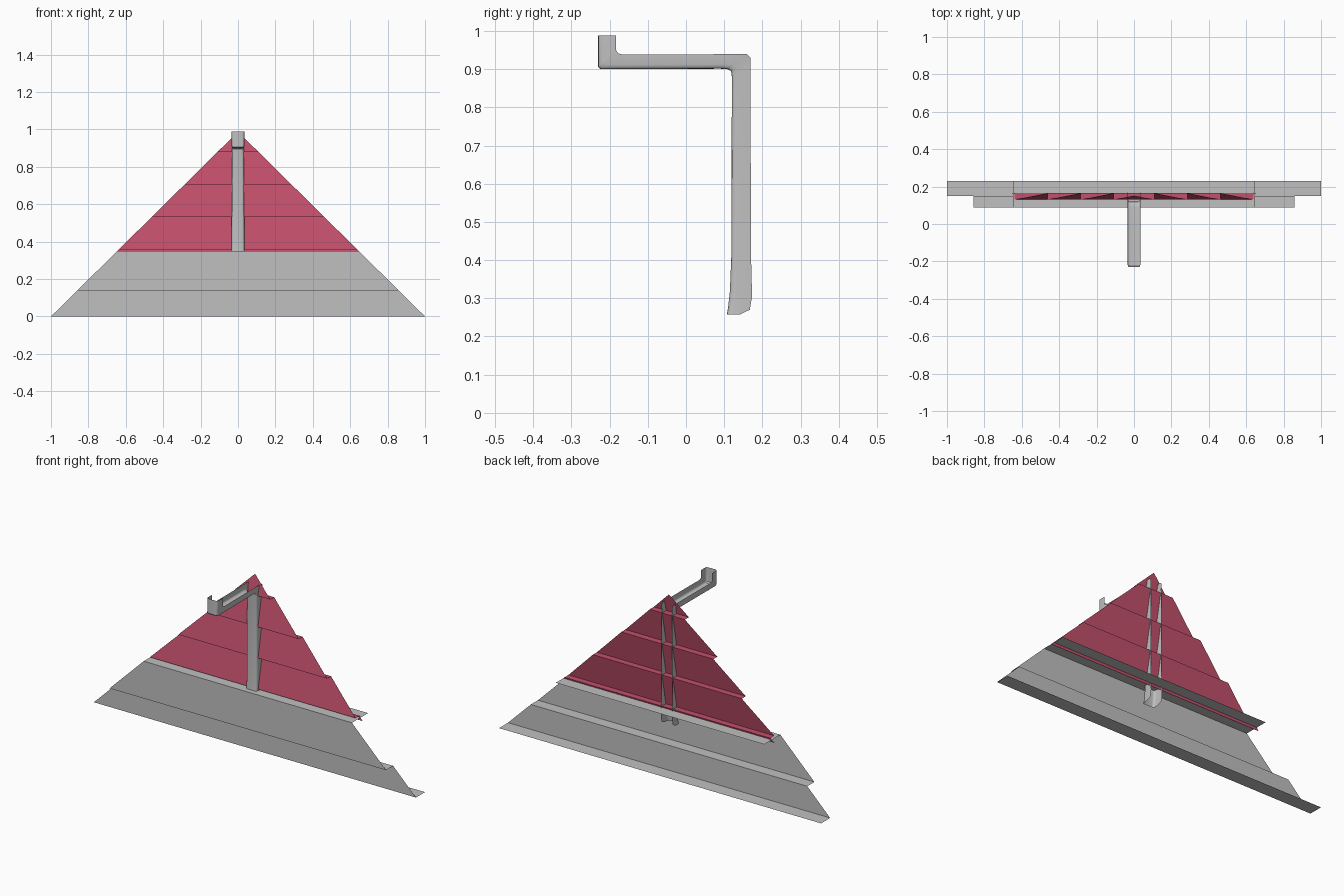
import bpy, bmesh

cube = bpy.data.objects.get("Cube")
if cube:
    bpy.data.objects.remove(cube, do_unlink=True)


def material(name, rgb):
    m = bpy.data.materials.new(name)
    m.use_nodes = True
    m.diffuse_color = (*rgb, 1)
    m.node_tree.nodes["Principled BSDF"].inputs["Base Color"].default_value = (*rgb, 1)
    return m


grey = material("light grey", (0.53, 0.53, 0.53))
red = material("raspberry red", (0.55, 0.08, 0.15))


def loft(name, rows, mat):
    """Join successive rows of points with quads."""
    bm = bmesh.new()
    grid = [[bm.verts.new(p) for p in row] for row in rows]
    for a, b in zip(grid, grid[1:]):
        for i in range(len(a) - 1):
            bm.faces.new((a[i], a[i + 1], b[i + 1], b[i]))
    bmesh.ops.remove_doubles(bm, verts=bm.verts, dist=0.0005)
    mesh = bpy.data.meshes.new(name)
    bm.to_mesh(mesh)
    bm.free()
    mesh.materials.append(mat)
    obj = bpy.data.objects.new(name, mesh)
    bpy.context.collection.objects.link(obj)
    return obj


# Half width of the gable at a given height
APEX = 0.988


def half_width(z):
    return 1 - z / APEX


def gable_sheet(name, profile, mat):
    """Sweep a (y, z) profile across the gable, trimmed to its sloping edges."""
    rows = [[(-half_width(z), y, z), (half_width(z), y, z)] for y, z in profile]
    return loft(name, rows, mat)


# Grey stepped base boards with horizontal flanges
gable_sheet("base_boards", [(0.23, 0), (0.15, 0), (0.15, 0.14), (0.087, 0.14),
                            (0.087, 0.349), (0.23, 0.349)], grey)

# Red lapped siding: each board leans back, the next one overhangs it
FRONT, BACK, START, PITCH = 0.13, 0.165, 0.357, 0.1745
siding = [(0.16, 0.335), (BACK, START)]
for i in range(4):
    z = START + i * PITCH
    top = min(z + PITCH, APEX)
    lean = (top - z) / PITCH
    siding += [(FRONT, z), (FRONT + (BACK - FRONT) * lean, top)]
gable_sheet("lapped_siding", siding, red)

# Open gutter channel: (closed side y, z), (open side y, z), half width
stations = [
    ((0.107, 0.257), (0.140, 0.257), 0.035),
    ((0.110, 0.275), (0.167, 0.270), 0.035),
    ((0.115, 0.320), (0.173, 0.305), 0.035),
    ((0.119, 0.420), (0.170, 0.420), 0.034),
    ((0.120, 0.880), (0.169, 0.900), 0.032),
    ((0.118, 0.895), (0.169, 0.930), 0.033),
    ((0.108, 0.900), (0.160, 0.939), 0.034),
    ((0.090, 0.901), (0.100, 0.939), 0.034),
    ((-0.160, 0.900), (-0.165, 0.938), 0.034),
    ((-0.224, 0.900), (-0.178, 0.941), 0.034),
    ((-0.230, 0.906), (-0.183, 0.950), 0.034),
    ((-0.230, 0.988), (-0.183, 0.988), 0.034),
]
# Rounded U section: (share of half width, share of depth from closed side)
side = [(1, 1), (1, 0.3), (0.95, 0.12), (0.84, 0.03), (0.65, 0)]
section = [(-u, v) for u, v in side] + side[::-1]
rows = [[(u * w, f[0] + (b[0] - f[0]) * v, f[1] + (b[1] - f[1]) * v)
         for u, v in section] for f, b, w in stations]
gutter = loft("gutter_channel", rows, grey)
bpy.ops.object.select_all(action="DESELECT")
gutter.select_set(True)
bpy.context.view_layer.objects.active = gutter
bpy.ops.object.shade_smooth_by_angle(angle=0.7)
